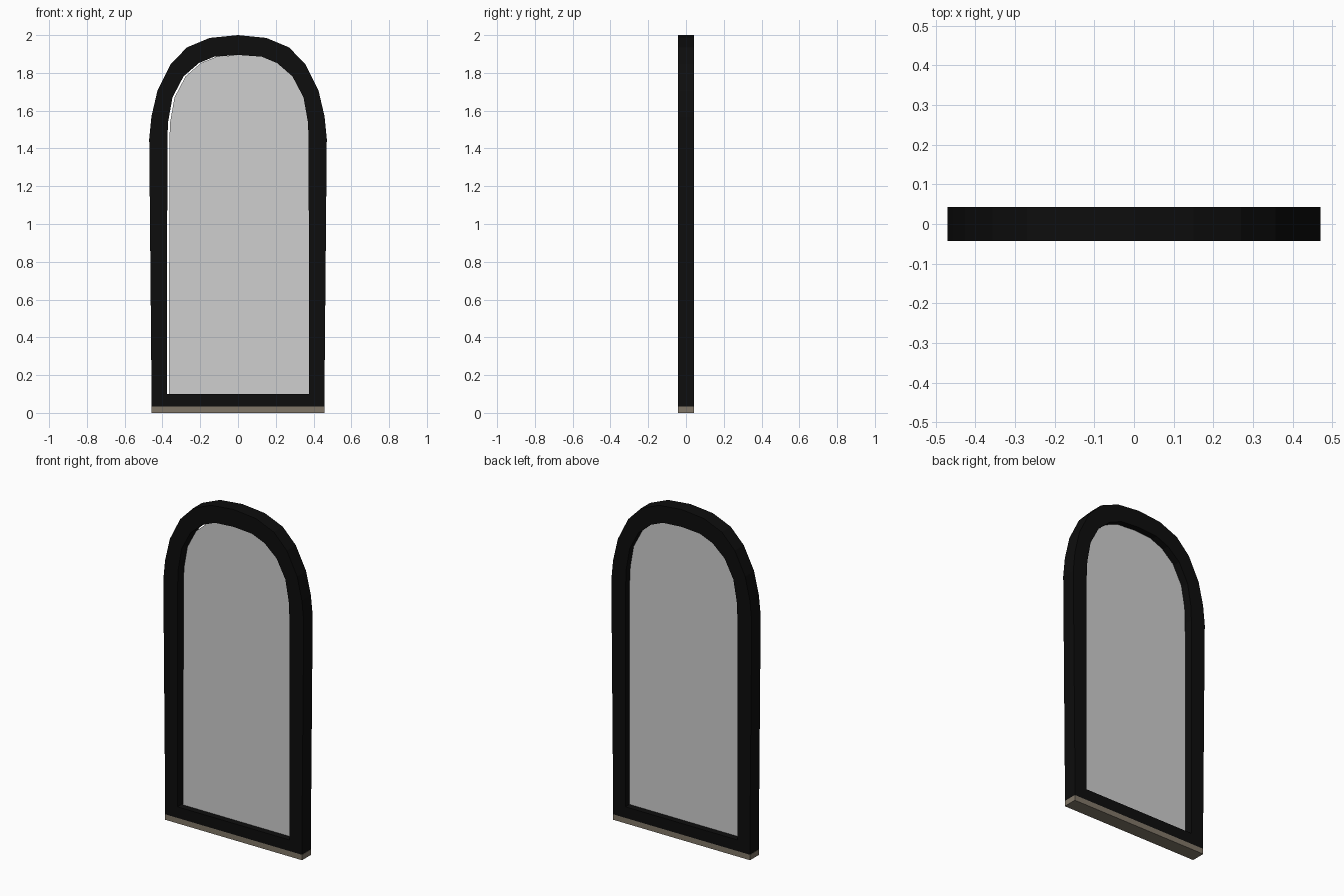
import bpy
import bmesh

if "Cube" in bpy.data.objects:
    bpy.data.objects.remove(bpy.data.objects["Cube"])


def material(name, rgb):
    m = bpy.data.materials.new(name)
    m.diffuse_color = (*rgb, 1.0)
    m.use_nodes = True
    m.node_tree.nodes["Principled BSDF"].inputs["Base Color"].default_value = m.diffuse_color
    return m


BLACK = material("black_frame", (0.004, 0.004, 0.004))
GREY = material("pale_grey_glass", (0.62, 0.62, 0.62))
TAUPE = material("taupe_sill", (0.22, 0.185, 0.14))

HALF_DEPTH = 0.043
SILL_TOP = 0.033

# Right half of each arch outline, bottom to crown
OUTER = [(0.457, SILL_TOP), (0.47, 1.45), (0.458, 1.57), (0.426, 1.708),
         (0.357, 1.846), (0.27, 1.935), (0.15, 1.985), (0, 2.0)]
INNER = [(0.376, 0.1), (0.374, 1.45), (0.37, 1.54), (0.347, 1.67),
         (0.288, 1.782), (0.207, 1.852), (0.125, 1.886), (0, 1.895)]


def mirrored(half):
    return half + [(-x, z) for x, z in reversed(half[:-1])]


def finish(name, bm, mat):
    bmesh.ops.recalc_face_normals(bm, faces=bm.faces)
    me = bpy.data.meshes.new(name)
    bm.to_mesh(me)
    bm.free()
    me.materials.append(mat)
    ob = bpy.data.objects.new(name, me)
    bpy.context.collection.objects.link(ob)
    return ob


def ring_verts(bm, pts, y):
    return [bm.verts.new((x, y, z)) for x, z in pts]


# Arched frame: closed loop with a rectangular cross-section
bm = bmesh.new()
loops = [ring_verts(bm, mirrored(pts), y) for pts, y in
         ((OUTER, -HALF_DEPTH), (INNER, -HALF_DEPTH),
          (INNER, HALF_DEPTH), (OUTER, HALF_DEPTH))]
n = len(loops[0])
for k in range(4):
    a, b = loops[k], loops[(k + 1) % 4]
    for i in range(n):
        j = (i + 1) % n
        bm.faces.new((a[i], a[j], b[j], b[i]))
finish("arch_frame", bm, BLACK)

# Thin glass pane, sitting slightly to the right in the opening
bm = bmesh.new()
pane = [(x + 0.011, z) for x, z in mirrored(INNER)]
front, back = ring_verts(bm, pane, -0.004), ring_verts(bm, pane, 0.004)
bm.faces.new(front)
bm.faces.new(back[::-1])
for i in range(n):
    j = (i + 1) % n
    bm.faces.new((front[i], front[j], back[j], back[i]))
finish("glass_pane", bm, GREY)

# Bottom sill strip
bm = bmesh.new()
bmesh.ops.create_cube(bm, size=1)
bmesh.ops.scale(bm, verts=bm.verts, vec=(0.918, 2 * HALF_DEPTH, SILL_TOP))
bmesh.ops.translate(bm, verts=bm.verts, vec=(0, 0, SILL_TOP / 2))
finish("bottom_sill", bm, TAUPE)
